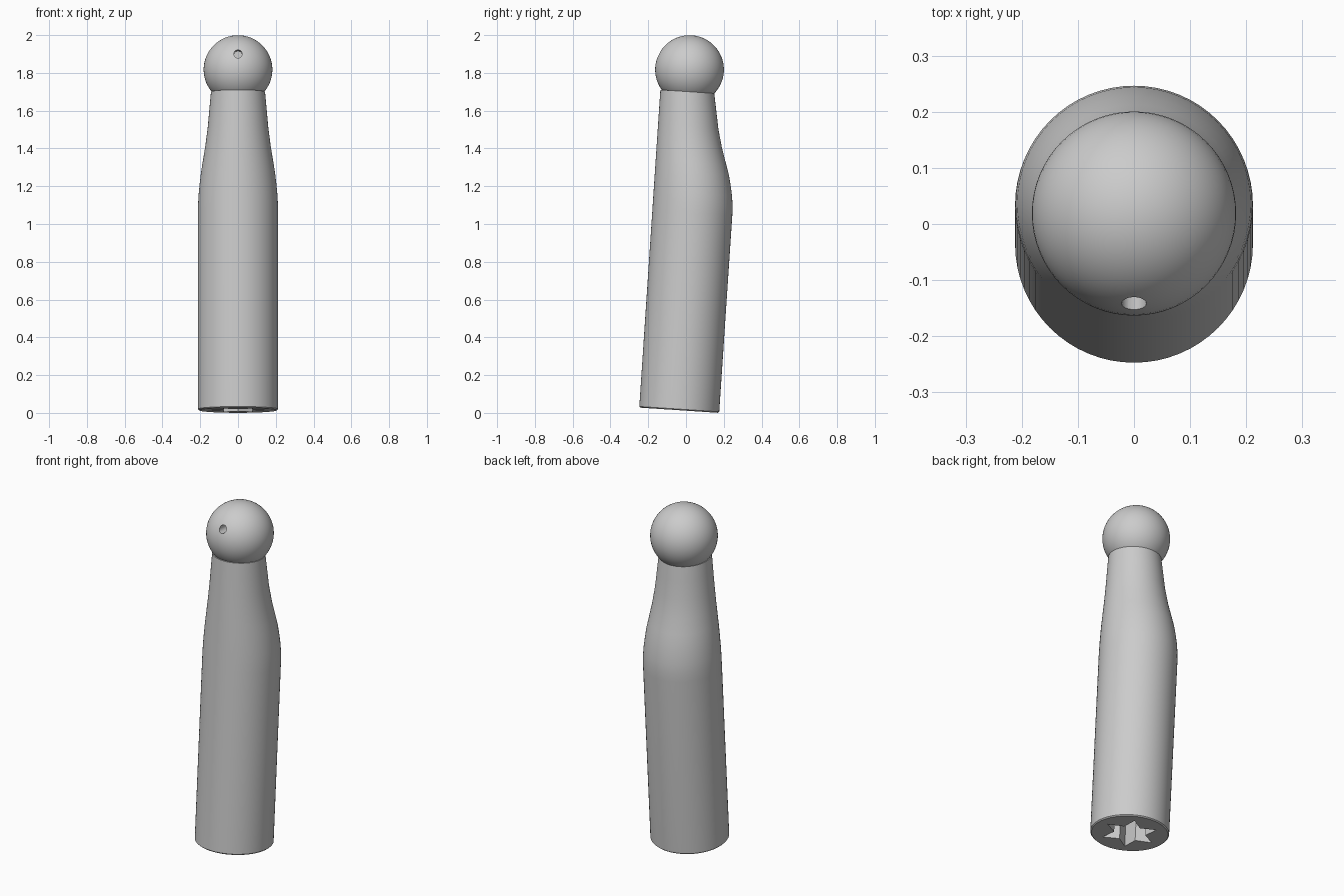
import bpy, bmesh, math
from mathutils import Matrix

if "Cube" in bpy.data.objects:
    bpy.data.objects.remove(bpy.data.objects["Cube"], do_unlink=True)

# The whole handle leans slightly backwards
LEAN = Matrix.Translation((0, -0.036, 0.014)) @ Matrix.Rotation(math.radians(-3.8), 4, 'X')
SIDES = 64
RADIUS = 0.212

grey = bpy.data.materials.new("plain grey")
grey.use_nodes = True
grey.diffuse_color = (0.6, 0.6, 0.6, 1)
grey.node_tree.nodes["Principled BSDF"].inputs["Base Color"].default_value = (0.6, 0.6, 0.6, 1)


def finish(name, bm):
    bmesh.ops.recalc_face_normals(bm, faces=bm.faces)
    mesh = bpy.data.meshes.new(name)
    bm.to_mesh(mesh)
    bm.free()
    mesh.materials.append(grey)
    obj = bpy.data.objects.new(name, mesh)
    bpy.context.collection.objects.link(obj)
    obj.matrix_world = LEAN
    return obj


def loft(name, rings):
    """Closed solid through rings, each a list of points."""
    bm = bmesh.new()
    loops = [[bm.verts.new(p) for p in ring] for ring in rings]
    for low, high in zip(loops, loops[1:]):
        for i in range(len(low)):
            j = (i + 1) % len(low)
            bm.faces.new((low[i], low[j], high[j], high[i]))
    bm.faces.new(loops[0][::-1])
    bm.faces.new(loops[-1])
    return finish(name, bm)


def circle(r, z, y):
    steps = [2 * math.pi * i / SIDES for i in range(SIDES)]
    return [(r * math.cos(a), y + r * math.sin(a), z) for a in steps]


def star(z, points=6, outer=0.155, inner=0.085):
    ring = []
    for i in range(points * 2):
        a, r = math.pi * i / points, inner if i % 2 else outer
        ring.append((r * math.cos(a), r * math.sin(a), z))
    return ring


def carve(target, cutter):
    cutter.hide_render = True
    bpy.context.view_layer.update()
    mod = target.modifiers.new("carve", 'BOOLEAN')
    mod.operation, mod.solver, mod.object = 'DIFFERENCE', 'EXACT', cutter
    bpy.context.view_layer.objects.active = target
    bpy.ops.object.modifier_apply(modifier=mod.name)
    bpy.data.objects.remove(cutter, do_unlink=True)


# Body: straight along the front, tapering in at the back and sides
profile = [(0.206, 0), (RADIUS, 0.006), (RADIUS, 1.05), (0.211, 1.1), (0.208, 1.15),
           (0.203, 1.2), (0.196, 1.26), (0.187, 1.315), (0.173, 1.4), (0.16, 1.5),
           (0.151, 1.6), (0.143, 1.686)]
body = loft("handle_body", [circle(r, z, r - RADIUS if z > 1 else 0) for r, z in profile])
carve(body, loft("socket_cutter", [star(-0.05), star(0.3)]))

# Ball head
bm = bmesh.new()
bmesh.ops.create_uvsphere(bm, u_segments=SIDES, v_segments=32, radius=0.182,
                          matrix=Matrix.Translation((0, -0.065, 1.803)))
head = finish("ball_head", bm)

# Small round hole in the front of the head
bm = bmesh.new()
bmesh.ops.create_cone(bm, cap_ends=True, segments=24, radius1=0.022, radius2=0.022, depth=0.2,
                      matrix=Matrix.Translation((0, -0.232, 1.875)) @ Matrix.Rotation(math.pi / 2, 4, 'X'))
carve(head, finish("hole_cutter", bm))

# Smooth shading with crisp rims
for obj in (body, head):
    bpy.ops.object.select_all(action='DESELECT')
    obj.select_set(True)
    bpy.context.view_layer.objects.active = obj
    bpy.ops.object.shade_smooth_by_angle(angle=math.radians(30))
